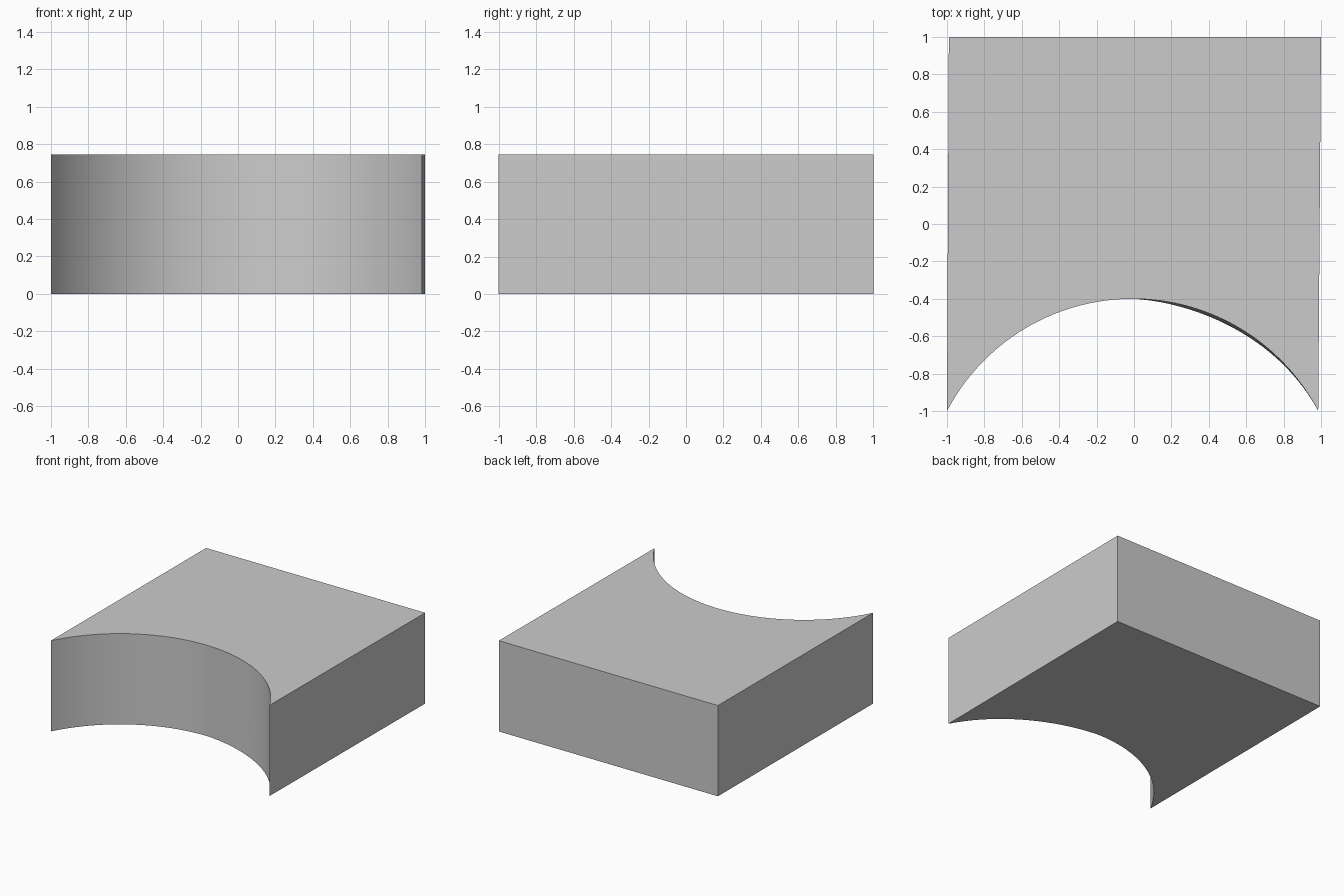
import bpy, bmesh, math

if "Cube" in bpy.data.objects:
    bpy.data.objects.remove(bpy.data.objects["Cube"])

HEIGHT = 0.745
STEPS = 64
LEFT, RIGHT = -1.0, 0.985     # front corners; the block leans very slightly in plan
SAGITTA = 0.6                 # depth of the curved front recess


def outline(bulge):
    """Plan outline: arc across the front, then the two back corners."""
    half = (RIGHT - LEFT) / 2
    mid = (RIGHT + LEFT) / 2
    radius = (half ** 2 + SAGITTA ** 2) / (2 * SAGITTA)
    sweep = math.asin(half / radius)
    points = []
    for i in range(STEPS + 1):
        a = -sweep + 2 * sweep * i / STEPS
        x = mid + radius * math.sin(a)
        y = -1 + SAGITTA - radius * (1 - math.cos(a))
        t = max(0.0, x / RIGHT)
        y -= bulge * math.sin(math.pi * min(t, 1.0))   # slight wear on the right half
        points.append((x, y))
    return points + [(1.0, 1.0), (-0.99, 1.0)]


# Block with concave front
bm = bmesh.new()
bottom = [bm.verts.new((x, y, 0)) for x, y in outline(0.018)]
top = [bm.verts.new((x, y, HEIGHT)) for x, y in outline(0.0)]
bm.faces.new(bottom[::-1])
bm.faces.new(top)
n = len(bottom)
for i in range(n):
    j = (i + 1) % n
    bm.faces.new((bottom[i], bottom[j], top[j], top[i]))
bmesh.ops.recalc_face_normals(bm, faces=bm.faces)

mesh = bpy.data.meshes.new("concave_block")
bm.to_mesh(mesh)
bm.free()
block = bpy.data.objects.new("concave_block", mesh)
bpy.context.collection.objects.link(block)

# Smooth the curved wall, keep the edges sharp
bpy.context.view_layer.objects.active = block
block.select_set(True)
bpy.ops.object.shade_smooth_by_angle(angle=math.radians(30))
